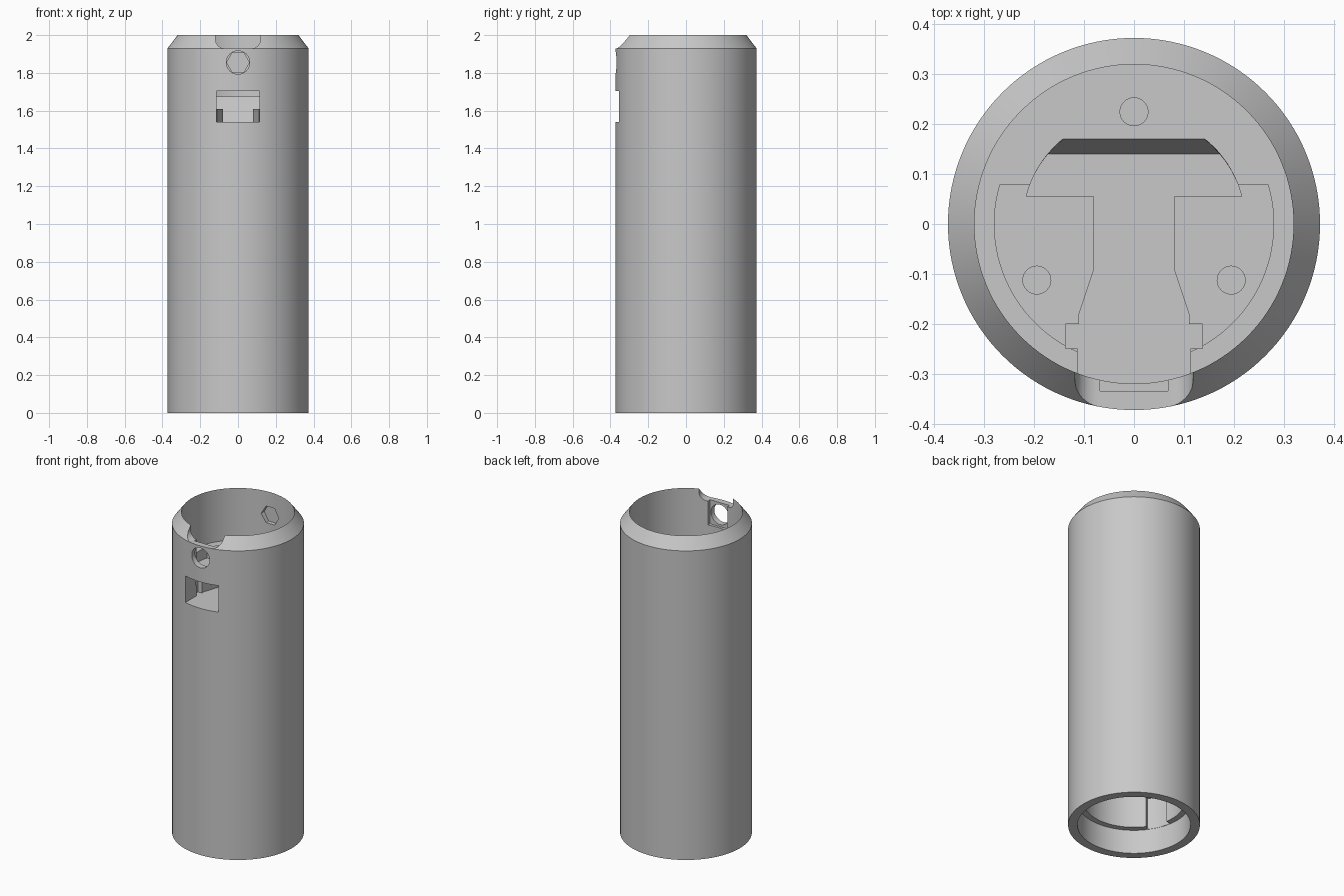
import bpy, bmesh, math
from mathutils import Matrix

cube = bpy.data.objects.get("Cube")
if cube:
    bpy.data.objects.remove(cube, do_unlink=True)

grey = bpy.data.materials.new("light_grey")
grey.use_nodes = True
grey.diffuse_color = (0.58, 0.58, 0.58, 1)
grey.node_tree.nodes["Principled BSDF"].inputs["Base Color"].default_value = (0.58, 0.58, 0.58, 1)


def make(name, bm):
    bmesh.ops.recalc_face_normals(bm, faces=bm.faces)
    me = bpy.data.meshes.new(name)
    bm.to_mesh(me)
    bm.free()
    me.materials.append(grey)
    ob = bpy.data.objects.new(name, me)
    bpy.context.collection.objects.link(ob)
    return ob


def lathe(name, profile, n=128):
    """Revolve a profile whose first and last points lie on the axis."""
    bm = bmesh.new()
    rings = []
    for r, z in profile:
        if r == 0:
            rings.append([bm.verts.new((0, 0, z))] * n)
        else:
            rings.append([bm.verts.new((r * math.cos(2 * math.pi * i / n),
                                        r * math.sin(2 * math.pi * i / n), z)) for i in range(n)])
    # flat ends become single discs
    for a, b in zip(rings[1:-1], rings[2:-1]):
        for i in range(n):
            j = (i + 1) % n
            bm.faces.new((a[i], a[j], b[j], b[i]))
    bm.faces.new(rings[1])
    bm.faces.new(rings[-2])
    for r in (rings[0], rings[-1]):
        bm.verts.remove(r[0])
    return make(name, bm)


def prism(name, bottom, z0, z1, top=None):
    bm = bmesh.new()
    a = [bm.verts.new((x, y, z0)) for x, y in bottom]
    b = [bm.verts.new((x, y, z1)) for x, y in (top or bottom)]
    bm.faces.new(a)
    bm.faces.new(b)
    for i in range(len(a)):
        j = (i + 1) % len(a)
        bm.faces.new((a[i], a[j], b[j], b[i]))
    return make(name, bm)


def box(name, x, y0, y1, z0, z1):
    return prism(name, [(-x, y0), (x, y0), (x, y1), (-x, y1)], z0, z1)


def arc(r, a0, a1, n):
    return [(r * math.cos(math.radians(a0 + (a1 - a0) * i / n)),
             r * math.sin(math.radians(a0 + (a1 - a0) * i / n))) for i in range(n + 1)]


def rod(name, r, y0, y1, z, sides):
    """Horizontal prism along y."""
    ob = prism(name, arc(r, 0, 360 - 360 / sides, sides - 1), y0, y1)
    ob.data.transform(Matrix.Translation((0, 0, z)) @ Matrix(
        ((1, 0, 0, 0), (0, 0, 1, 0), (0, 1, 0, 0), (0, 0, 0, 1))))
    ob.data.flip_normals()
    return ob


def cut(target, cutter):
    cutter.hide_render = True
    mod = target.modifiers.new("cut", "BOOLEAN")
    mod.operation = "DIFFERENCE"
    mod.solver = "EXACT"
    mod.object = cutter
    bpy.context.view_layer.objects.active = target
    bpy.ops.object.modifier_apply(modifier=mod.name)
    bpy.data.objects.remove(cutter, do_unlink=True)


# Tube with chamfered rim, upper floor and stepped lower socket
body = lathe("tube_body", [(0, 0.5), (0.285, 0.5), (0.285, 0.15), (0.32, 0.15), (0.32, 0),
                           (0.373, 0), (0.373, 1.93), (0.32, 2), (0.32, 1.675), (0, 1.675)])

# Shallow pocket in the upper floor
cut(body, prism("pocket", arc(0.28, 163.5, 376.5, 64), 1.61, 1.72))


# Deep channel: rounded head with sloped back, flared stem, wide foot
def channel(y_back):
    end = math.degrees(math.asin(y_back / 0.223))
    right = [(0.112, -0.25), (0.137, -0.25), (0.137, -0.2), (0.11, -0.2), (0.11, -0.18),
             (0.08, -0.09), (0.08, 0.055)] + arc(0.223, 14.3, end, 12)
    return right + [(-x, y) for x, y in reversed(right)]


cut(body, prism("channel", channel(0.14), 1.54, 1.71, channel(0.178)))

# Front window into the channel
cut(body, box("window", 0.113, -0.45, -0.24, 1.54, 1.705))

# Three screw holes
for a in (90, 210, 330):
    x, y = 0.225 * math.cos(math.radians(a)), 0.225 * math.sin(math.radians(a))
    ring = [(x + u, y + v) for u, v in arc(0.028, 0, 348.75, 31)]
    cut(body, prism("screw_hole", ring, 1.4, 1.72))

# Rim notch with rounded lower corners
notch = [(0.118, 2.1), (0.118, 1.975)]
notch += [(0.073 + u, 1.975 + v) for u, v in arc(0.045, -10, -90, 8)]
notch += [(-x, z) for x, z in reversed(notch)]
ob = prism("rim_notch", notch, -0.45, -0.2)
ob.data.transform(Matrix(((1, 0, 0, 0), (0, 0, 1, 0), (0, 1, 0, 0), (0, 0, 0, 1))))
ob.data.flip_normals()
cut(body, ob)

# Flat recess behind the round front hole, and the hexagonal nut seat opposite
cut(body, box("flat_recess", 0.068, -0.335, -0.2, 1.78, 2.1))
cut(body, rod("front_hole", 0.062, -0.45, -0.25, 1.855, 48))
cut(body, rod("nut_seat", 0.06, 0.25, 0.345, 1.855, 6))

# Locking gaps in the lower socket
for a0, a1 in ((190, 216), (324, 350)):
    cut(body, prism("lock_gap", arc(0.318, a0, a1, 12) + arc(0.2, a1, a0, 6), 0.1, 0.35))

# Smooth shading with crisp edges
bpy.ops.object.select_all(action="DESELECT")
body.select_set(True)
bpy.context.view_layer.objects.active = body
bpy.ops.object.shade_smooth_by_angle(angle=math.radians(30))
